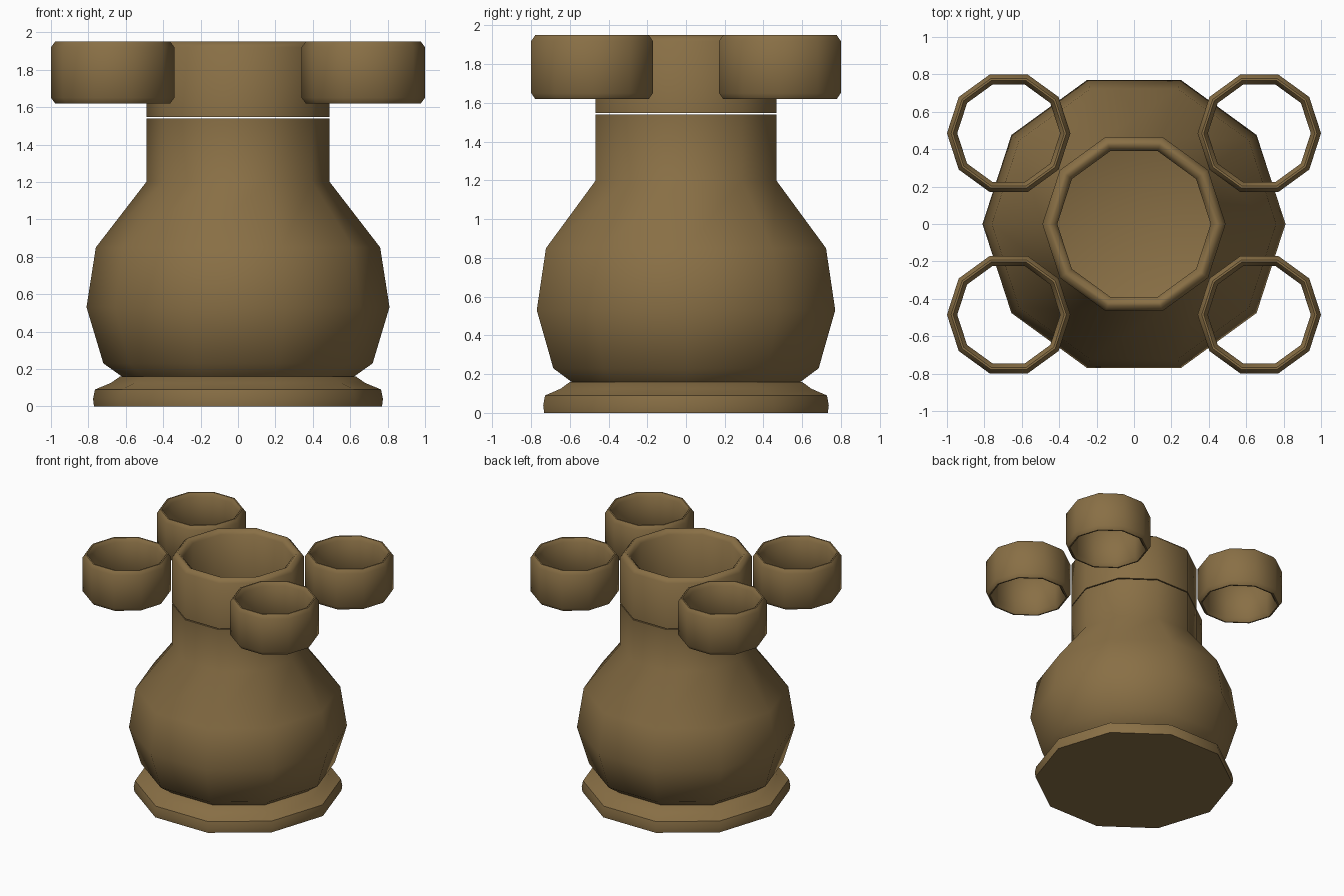
import bpy, bmesh, math

if "Cube" in bpy.data.objects:
    bpy.data.objects.remove(bpy.data.objects["Cube"])

SIDES = 10
mat = bpy.data.materials.new("brown_clay")
mat.diffuse_color = (0.25, 0.16, 0.06, 1)
mat.use_nodes = True
mat.node_tree.nodes["Principled BSDF"].inputs["Base Color"].default_value = mat.diffuse_color


def lathe(name, profile, loc=(0, 0, 0), closed=False):
    """Spin (radius, z) points into a ten-sided part; radius 0 becomes a pole."""
    bm = bmesh.new()
    rings = []
    for r, z in profile:
        if r == 0:
            rings.append([bm.verts.new((0, 0, z))] * SIDES)
        else:
            rings.append([bm.verts.new((r * math.cos(2 * math.pi * i / SIDES),
                                        r * math.sin(2 * math.pi * i / SIDES), z))
                          for i in range(SIDES)])
    pairs = list(zip(rings, rings[1:]))
    if closed:
        pairs.append((rings[-1], rings[0]))
    for a, b in pairs:
        for i in range(SIDES):
            j = (i + 1) % SIDES
            corners = list(dict.fromkeys((a[i], a[j], b[j], b[i])))
            bm.faces.new(corners)
    bmesh.ops.recalc_face_normals(bm, faces=bm.faces)
    mesh = bpy.data.meshes.new(name)
    bm.to_mesh(mesh)
    bm.free()
    ob = bpy.data.objects.new(name, mesh)
    ob.location = loc
    mesh.materials.append(mat)
    bpy.context.collection.objects.link(ob)
    bpy.ops.object.select_all(action='DESELECT')
    ob.select_set(True)
    bpy.context.view_layer.objects.active = ob
    bpy.ops.object.shade_smooth_by_angle(angle=math.radians(55))
    return ob


def tube(name, outer, inner, z0, z1, bevel, bottom_bevel, loc=(0, 0, 0)):
    """Open pipe with bevelled lips."""
    b, ib = bevel, min(bevel, (outer - inner) * 0.4)
    prof = [(outer, z1 - b), (outer - ib, z1), (inner + ib, z1), (inner, z1 - b)]
    if bottom_bevel:
        prof += [(inner, z0 + b), (inner + ib, z0), (outer - ib, z0), (outer, z0 + b)]
    else:
        prof += [(inner, z0), (outer, z0)]
    return lathe(name, prof, loc, closed=True)


# Foot: flared solid disc
lathe("foot", [(0, 0), (0.77, 0), (0.775, 0.04), (0.765, 0.09),
               (0.68, 0.125), (0.63, 0.16), (0, 0.16)])

# Hollow bulbous body with neck
lathe("body", [(0, 0.05), (0.48, 0.06), (0.72, 0.23), (0.81, 0.53), (0.76, 0.85),
               (0.49, 1.2), (0.49, 1.54), (0.41, 1.54), (0.41, 1.23),
               (0.68, 0.83), (0.73, 0.53), (0.64, 0.28), (0.42, 0.17), (0, 0.165)])

# Collar sitting just above the neck
tube("collar", 0.49, 0.41, 1.548, 1.95, 0.03, False)

# Four small side cups, open at both ends
for sx in (-1, 1):
    for sy in (-1, 1):
        tube("side_cup", 0.33, 0.275, 1.62, 1.95, 0.03, True,
             (sx * 0.67, sy * 0.485, 0))
